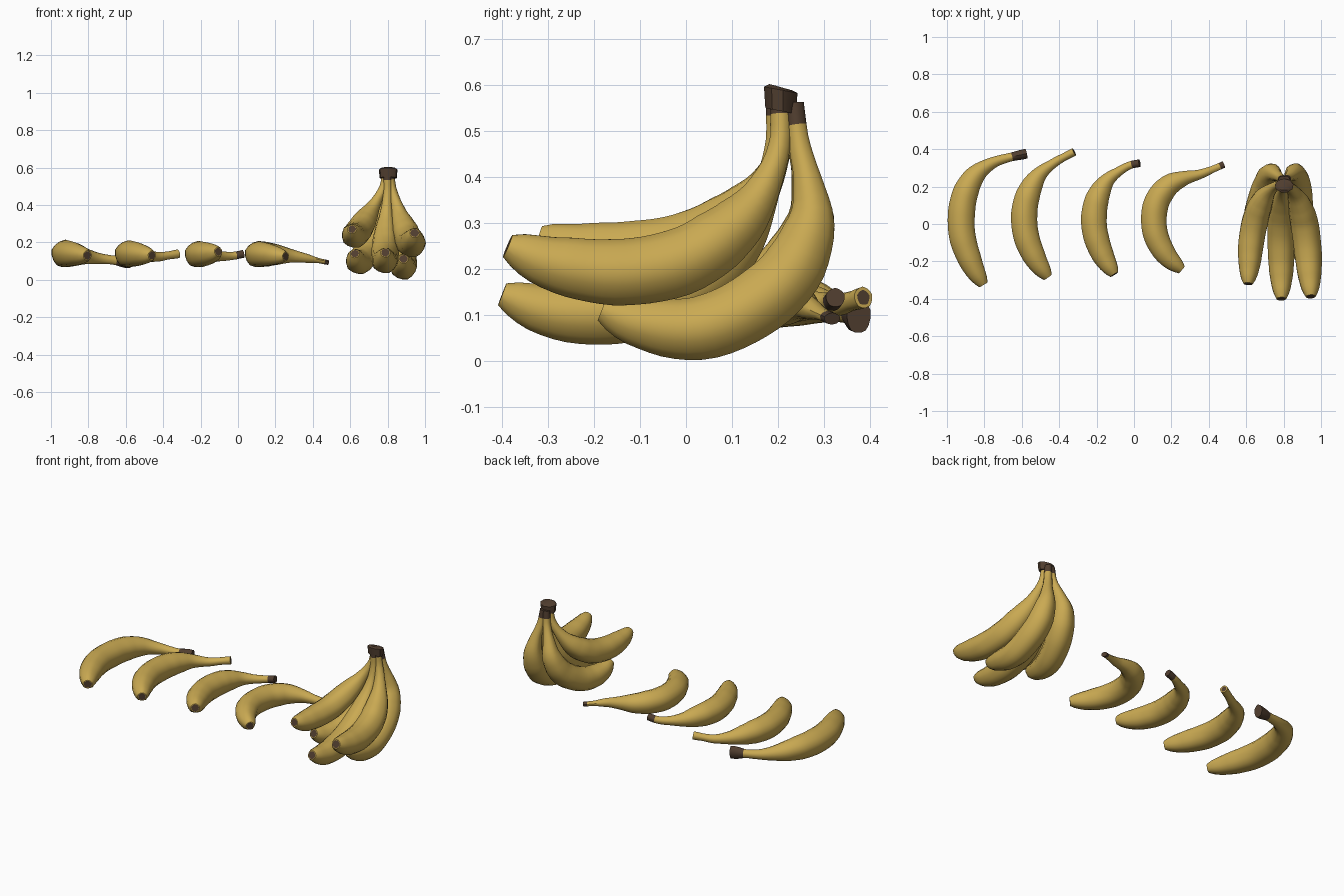
import bpy, bmesh, math
from mathutils import Vector

if "Cube" in bpy.data.objects:
    bpy.data.objects.remove(bpy.data.objects["Cube"])


def material(name, rgb):
    m = bpy.data.materials.new(name)
    m.diffuse_color = (*rgb, 1)
    m.use_nodes = True
    m.node_tree.nodes["Principled BSDF"].inputs["Base Color"].default_value = m.diffuse_color
    return m


PEEL = material("peel_yellow", (0.59, 0.40, 0.085))
BROWN = material("stem_brown", (0.08, 0.047, 0.028))
SIDES, RINGS = 15, 36

# Radius along the fruit, from blossom tip (0) to stem end (1)
PROFILE = [(0, .026), (.02, .036), (.07, .050), (.16, .064), (.28, .072), (.45, .074),
           (.57, .069), (.66, .057), (.74, .040), (.82, .028), (.92, .022), (1, .022)]


def radius(t):
    for (a, ra), (b, rb) in zip(PROFILE, PROFILE[1:]):
        if t <= b:
            return ra + (rb - ra) * (t - a) / (b - a)
    return PROFILE[-1][1]


def smooth_path(pts, count):
    """Catmull-Rom path resampled to evenly spaced points."""
    p = [Vector(q) for q in pts]
    p = [2 * p[0] - p[1]] + p + [2 * p[-1] - p[-2]]
    dense = []
    for a, b, c, d in zip(p, p[1:], p[2:], p[3:]):
        for k in range(12):
            s = k / 12
            dense.append(.5 * (2 * b + (c - a) * s + (2 * a - 5 * b + 4 * c - d) * s * s
                               + (3 * b - a - 3 * c + d) * s ** 3))
    dense.append(p[-2])
    dist = [0]
    for a, b in zip(dense, dense[1:]):
        dist.append(dist[-1] + (b - a).length)
    out, j = [], 0
    for i in range(count):
        want = dist[-1] * i / (count - 1)
        while j < len(dist) - 2 and dist[j + 1] < want:
            j += 1
        out.append(dense[j].lerp(dense[j + 1], (want - dist[j]) / (dist[j + 1] - dist[j])))
    return out


def banana(name, pts, side, scale=1.0, brown=.04, flare=0.0, flare_len=.1):
    """Sweep a slightly five-ridged section along the path."""
    path = smooth_path(pts, RINGS)
    bm = bmesh.new()
    rings = []
    for i, c in enumerate(path):
        t = i / (RINGS - 1)
        tan = (path[min(i + 1, RINGS - 1)] - path[max(i - 1, 0)]).normalized()
        u = (Vector(side) - tan * tan.dot(Vector(side))).normalized()
        v = tan.cross(u)
        f = flare * max(0, min(1, (t - 1 + flare_len) / flare_len * 1.6))
        r = radius(t) * scale
        ring = []
        for k in range(SIDES):
            a = math.tau * k / SIDES
            w = 1 + .03 * math.cos(5 * a)
            ring.append(bm.verts.new(c + u * (r + f) * w * math.cos(a)
                                     + v * (r + f * .3) * w * math.sin(a)))
        rings.append(ring)
    for i, (a, b) in enumerate(zip(rings, rings[1:])):
        for k in range(SIDES):
            n = (k + 1) % SIDES
            f = bm.faces.new((a[k], a[n], b[n], b[k]))
            f.material_index = 1 if (i + .5) / (RINGS - 1) > 1 - brown else 0
    tip = bm.faces.new(rings[0][::-1])
    end = bm.faces.new(rings[-1])
    end.material_index = 1 if brown > 0 else 0
    bmesh.ops.recalc_face_normals(bm, faces=bm.faces)
    # Dark scar inset in the blossom tip and in a bare stem end
    for cap, inset in ((tip, .004), (end, .007)):
        bmesh.ops.inset_individual(bm, faces=[cap], thickness=inset)
        cap.material_index = 1
    finish(name, bm)


def finish(name, bm):
    me = bpy.data.meshes.new(name)
    bm.to_mesh(me)
    bm.free()
    me.materials.append(PEEL)
    me.materials.append(BROWN)
    ob = bpy.data.objects.new(name, me)
    bpy.context.collection.objects.link(ob)
    bpy.ops.object.select_all(action='DESELECT')
    ob.select_set(True)
    bpy.context.view_layer.objects.active = ob
    bpy.ops.object.shade_smooth_by_angle(angle=math.radians(40))


# Four single bananas lying on their sides
UP = (0, 0, 1)
banana("single_banana_1", [(-.805, -.325, .13), (-.865, -.22, .135), (-.915, -.08, .138),
       (-.923, .05, .138), (-.90, .17, .137), (-.845, .265, .13), (-.76, .325, .115),
       (-.67, .355, .105), (-.575, .376, .098)], UP, 1.0, .1, .016, .1)
banana("single_banana_2", [(-.46, -.285, .13), (-.525, -.19, .135), (-.575, -.07, .137),
       (-.587, .05, .137), (-.565, .16, .137), (-.51, .26, .13), (-.43, .325, .122),
       (-.37, .36, .13), (-.32, .386, .138)], UP, .97, 0, .002, .06)
banana("single_banana_3", [(-.105, -.27, .15), (-.165, -.17, .138), (-.205, -.06, .135),
       (-.214, .04, .135), (-.195, .14, .135), (-.145, .23, .13), (-.075, .285, .125),
       (-.02, .315, .128), (.03, .325, .138)], UP, .95, .055, 0)
banana("single_banana_4", [(.255, -.245, .125), (.175, -.17, .132), (.12, -.07, .135),
       (.106, .03, .135), (.125, .125, .135), (.185, .205, .134), (.27, .245, .128),
       (.36, .268, .115), (.48, .318, .092)], UP, .95, .03, -.008, .15)

# Bunch of five hanging from one crown
ACROSS = (1, 0, 0)
banana("bunch_banana_upper_right", [(.945, -.388, .25), (.938, -.29, .212), (.928, -.15, .193),
       (.913, -.02, .213), (.895, .07, .263), (.87, .14, .33), (.845, .185, .41),
       (.825, .205, .48), (.812, .205, .56)], ACROSS, 1.02, .03)
banana("bunch_banana_upper_left", [(.61, -.32, .27), (.615, -.23, .245), (.623, -.11, .238),
       (.642, 0, .255), (.67, .09, .30), (.705, .155, .36), (.745, .195, .43),
       (.775, .21, .49), (.79, .21, .56)], ACROSS, .95, .03)
banana("bunch_banana_middle", [(.788, -.40, .145), (.786, -.30, .110), (.785, -.18, .104),
       (.785, -.05, .135), (.787, .05, .195), (.79, .125, .28), (.795, .175, .38),
       (.80, .195, .47), (.80, .195, .56)], ACROSS, 1.0, .03)
banana("bunch_banana_lower_right", [(.885, -.183, .112), (.885, -.10, .083), (.885, .02, .070),
       (.88, .13, .110), (.87, .225, .19), (.86, .272, .30), (.845, .265, .39),
       (.825, .247, .47), (.812, .235, .56)], ACROSS, 1.0, .07)
banana("bunch_banana_lower_left", [(.625, -.15, .14), (.632, -.07, .105), (.65, .03, .098),
       (.678, .13, .13), (.71, .22, .20), (.735, .27, .30), (.76, .262, .39),
       (.785, .245, .47), (.793, .235, .56)], ACROSS, .98, .07)

# Woody crown joining the stems
bm = bmesh.new()
bmesh.ops.create_cone(bm, cap_ends=True, segments=9, radius1=.043, radius2=.047, depth=.046)
for v in bm.verts:
    v.co = Vector((v.co.x * 1.08 + .803, v.co.y * .8 + .205, v.co.z + .567 - .15 * v.co.y))
top = [f for f in bm.faces if f.normal.z > .9]
bmesh.ops.inset_region(bm, faces=top, thickness=.012, depth=.006)
for f in bm.faces:
    f.material_index = 1
finish("bunch_crown", bm)
